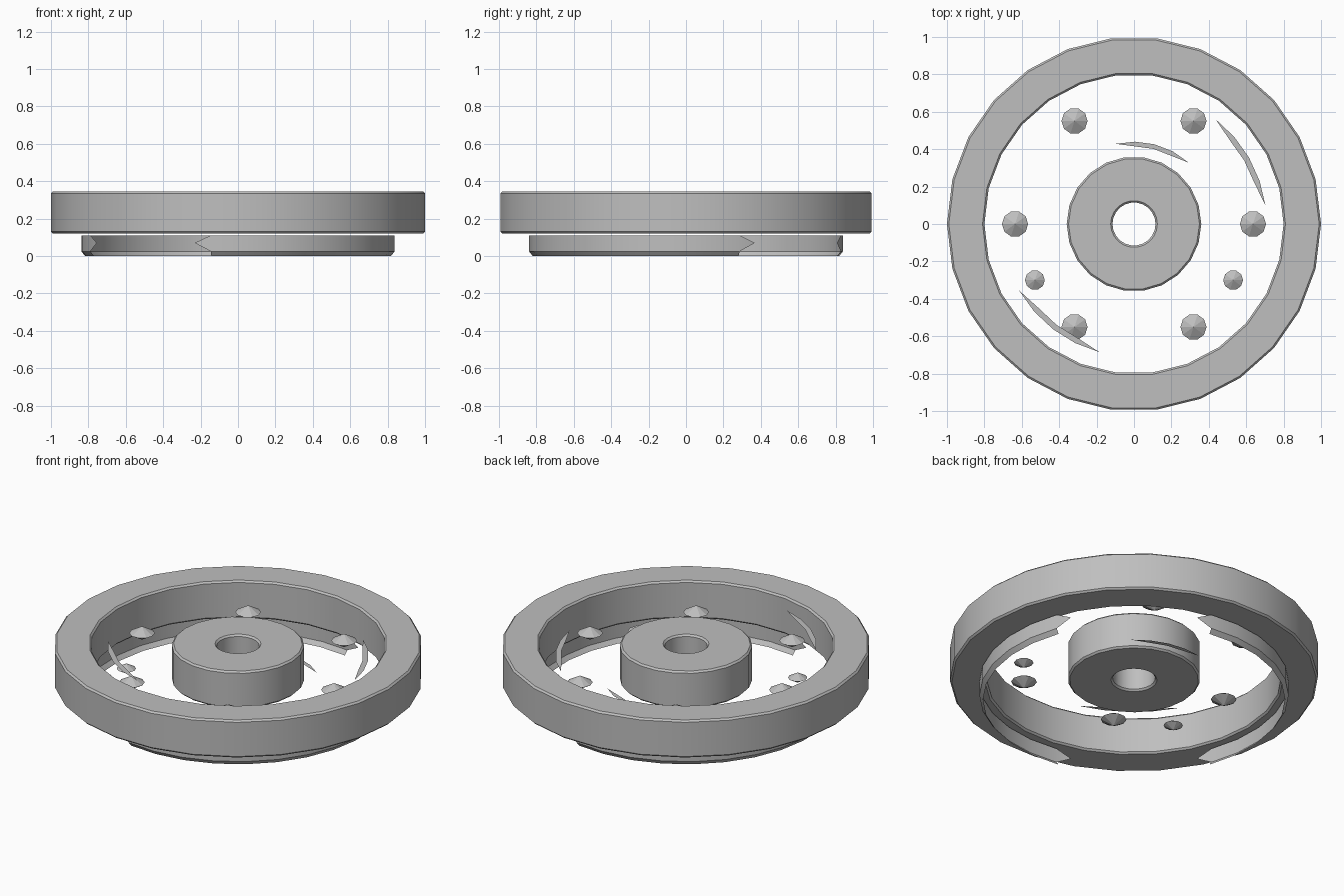
import bpy, bmesh, math

if "Cube" in bpy.data.objects:
    bpy.data.objects.remove(bpy.data.objects["Cube"], do_unlink=True)

# Single grey material
grey = bpy.data.materials.new("plain grey")
grey.use_nodes = True
GREY = (0.52, 0.52, 0.52, 1)
grey.diffuse_color = GREY
grey.node_tree.nodes["Principled BSDF"].inputs["Base Color"].default_value = GREY


def polar(r, deg, z):
    a = math.radians(deg)
    return (r * math.cos(a), r * math.sin(a), z)


def finish(name, bm, smooth=True):
    mesh = bpy.data.meshes.new(name)
    bm.to_mesh(mesh)
    bm.free()
    ob = bpy.data.objects.new(name, mesh)
    bpy.context.collection.objects.link(ob)
    mesh.materials.append(grey)
    if smooth:
        bpy.ops.object.select_all(action="DESELECT")
        ob.select_set(True)
        bpy.context.view_layer.objects.active = ob
        bpy.ops.object.shade_smooth_by_angle(angle=math.radians(30))
    return ob


def lathe(name, profile, sides):
    """Revolve a closed (radius, height) profile."""
    bm = bmesh.new()
    rings = [[bm.verts.new(polar(r, 360 * i / sides, z)) for r, z in profile]
             for i in range(sides)]
    n = len(profile)
    for i in range(sides):
        a, b = rings[i], rings[(i + 1) % sides]
        for j in range(n):
            k = (j + 1) % n
            bm.faces.new((a[j], b[j], b[k], a[k]))
    bmesh.ops.recalc_face_normals(bm, faces=bm.faces)
    return finish(name, bm)


def band_profile(inner, outer, low, high, c):
    """Rectangular section with chamfered corners."""
    return [(inner + c, low), (outer - c, low), (outer, low + c),
            (outer, high - c), (outer - c, high), (inner + c, high),
            (inner, high - c), (inner, low + c)]


# Rim and hub
lathe("rim", band_profile(0.8, 1.0, 0.12, 0.345, 0.01), 26)
lathe("hub", band_profile(0.115, 0.36, 0.12, 0.34, 0.01), 22)


# Lower flange: two thin open arcs with pointed ends
def flange(name, start, end, steps=10):
    bm = bmesh.new()
    section = [(0.82, 0.0), (0.84, 0.025), (0.84, 0.11)]
    cols = []
    for i in range(steps + 1):
        deg = start + (end - start) * i / steps
        cols.append([bm.verts.new(polar(r, deg, z)) for r, z in section])
    for a, b in zip(cols, cols[1:]):
        for j in range(2):
            bm.faces.new((a[j], b[j], b[j + 1], a[j + 1]))
    for col, deg, flip in ((cols[0], start - 6, 1), (cols[-1], end + 6, -1)):
        tip = bm.verts.new(polar(0.84, deg, 0.07))
        bm.faces.new((tip, col[1], col[2])[::flip])
    finish(name, bm)


flange("flange_left", 260, 380)
flange("flange_right", 80, 200)


# Double-pointed studs floating between hub and rim
def stud(name, x, y, z, radius, height):
    bm = bmesh.new()
    ring = [bm.verts.new((x + radius * math.cos(i * math.tau / 10),
                          y + radius * math.sin(i * math.tau / 10), z))
            for i in range(10)]
    for s in (1, -1):
        tip = bm.verts.new((x, y, z + s * height))
        for i in range(10):
            bm.faces.new((ring[i], ring[(i + 1) % 10], tip)[::s])
    finish(name, bm, smooth=False)


for i in range(6):
    px, py, _ = polar(0.636, 60 * i, 0)
    stud(f"large_stud_{i + 1}", px, py, 0.235, 0.07, 0.04)
for side, s in (("left", 1), ("right", -1)):
    stud(f"small_stud_{side}", s * 0.53, -0.3, 0.165, 0.053, 0.03)


# Thin crescent slivers
def sliver(name, radius, start, end, z, width):
    bm = bmesh.new()
    n = 4
    degs = [start + (end - start) * i / n for i in range(n + 1)]
    outer = [bm.verts.new(polar(radius, d, z)) for d in degs]
    inner = [bm.verts.new(polar(radius - width, d, z)) for d in degs[1:-1]]
    bm.faces.new(outer + inner[::-1])
    finish(name, bm, smooth=False)


sliver("sliver_back", 0.44, 48, 103, 0.12, 0.025)
sliver("sliver_left", 0.71, 8, 52, 0.27, 0.03)
sliver("sliver_right", 0.71, 210, 255, 0.33, 0.03)
